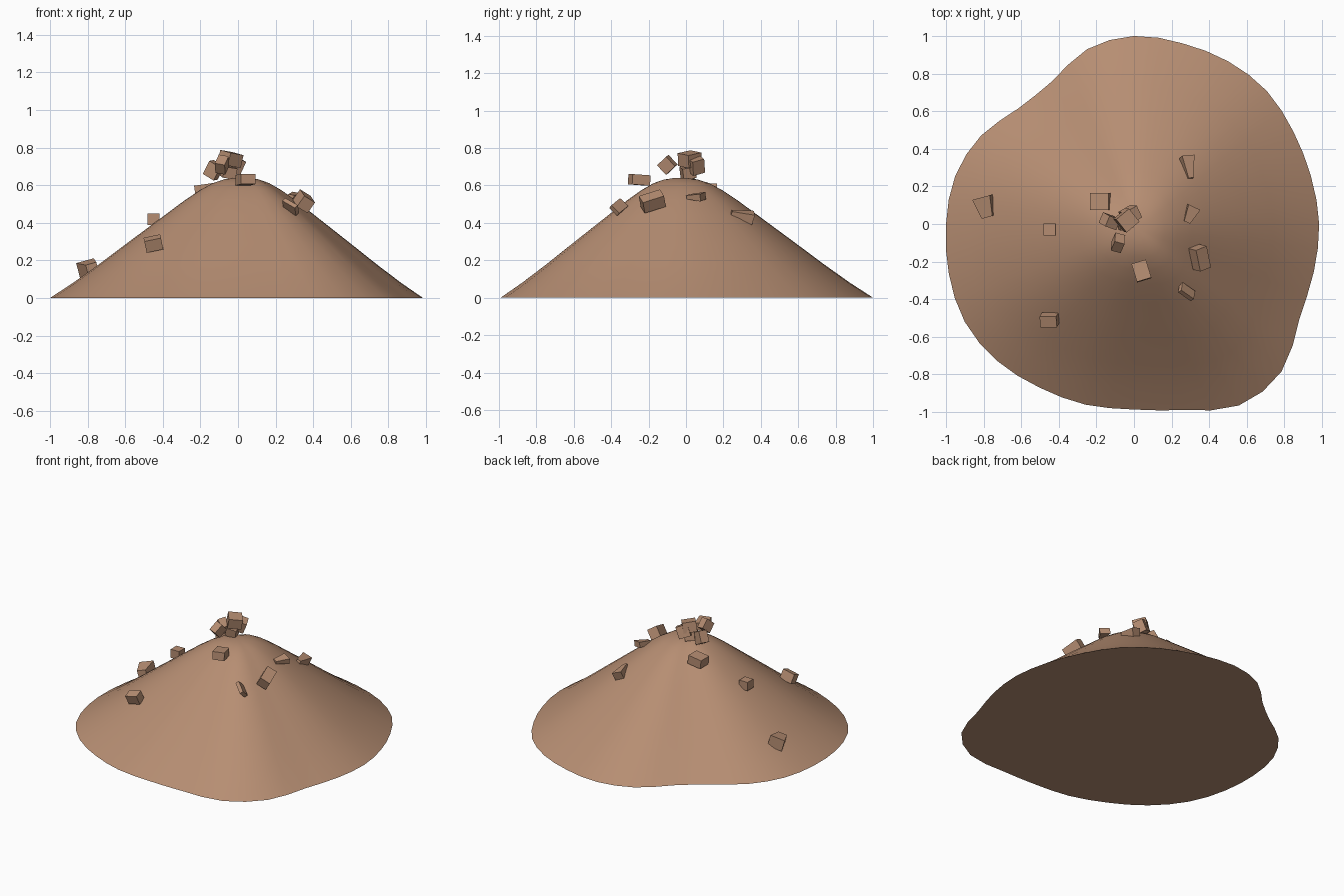
import bpy, bmesh
from math import sin, cos, tau, radians
from mathutils import Matrix, Vector, Euler

cube = bpy.data.objects.get("Cube")
if cube:
    bpy.data.objects.remove(cube, do_unlink=True)

earth = bpy.data.materials.new("brown_earth")
colour = (0.47, 0.27, 0.17, 1)
earth.use_nodes = True
earth.diffuse_color = colour
earth.node_tree.nodes["Principled BSDF"].inputs["Base Color"].default_value = colour


def add_object(name, bm):
    bmesh.ops.recalc_face_normals(bm, faces=bm.faces)
    mesh = bpy.data.meshes.new(name)
    bm.to_mesh(mesh)
    bm.free()
    mesh.materials.append(earth)
    obj = bpy.data.objects.new(name, mesh)
    bpy.context.collection.objects.link(obj)
    return obj


def spline(a, b, c, d, t):
    return b + t / 2 * (c - a + t * (2 * a - 5 * b + 4 * c - d + t * (3 * (b - c) + d - a)))


# Irregular footprint radii, evenly spaced counter-clockwise from +x
RADII = [.985, .975, .98, 1, 1, .995, 1, .963, .875, .87, .94, .985,
         1, 1.02, 1.04, 1.03, 1.005, .995, .987, 1.025, 1.115, 1.11, 1.015, .99]
# Slope profile: (fraction of the radius, height)
PROFILE = [(1, 0), (.88, .08), (.75, .175), (.6, .29), (.5, .366), (.4, .442),
           (.3, .518), (.22, .573), (.15, .612), (.09, .632), (.04, .639)]
APEX = Vector((.02, -.03, .64))


def footprint(step):
    i, odd = divmod(step, 2)
    n = len(RADII)
    r = spline(*(RADII[(i + k) % n] for k in (-1, 0, 1, 2)), odd / 2)
    angle = tau * step / (2 * n)
    return Vector((r * cos(angle), r * sin(angle), 0))


# Mound: rings lofted from the footprint to the rounded apex
bm = bmesh.new()
outline = [footprint(s) for s in range(2 * len(RADII))]
count = len(outline)
rings = []
for fraction, height in PROFILE:
    ring = []
    for p in outline:
        q = APEX.lerp(p, fraction)
        q.z = height
        ring.append(bm.verts.new(q))
    rings.append(ring)
for low, high in zip(rings, rings[1:]):
    for i in range(count):
        j = (i + 1) % count
        bm.faces.new((low[i], low[j], high[j], high[i]))
tip = bm.verts.new(APEX)
for i in range(count):
    bm.faces.new((rings[-1][i], rings[-1][(i + 1) % count], tip))
bm.faces.new(rings[0][::-1])
mound = add_object("mound", bm)
bpy.ops.object.select_all(action="DESELECT")
mound.select_set(True)
bpy.context.view_layer.objects.active = mound
bpy.ops.object.shade_smooth_by_angle(angle=radians(40))


# Clods: tapered blocks with flat faces
def clod(name, place, size, turn, taper=1):
    bm = bmesh.new()
    bmesh.ops.create_cube(bm, size=1)
    for v in bm.verts:
        if v.co.y < 0:
            v.co.x *= taper
            v.co.z *= taper
    rotation = Euler([radians(a) for a in turn]).to_matrix().to_4x4()
    bm.transform(Matrix.Translation(place) @ rotation @ Matrix.Diagonal((*size, 1)))
    add_object(name, bm)


# Loose pile on the apex
clod("pile_clod_top", (-.04, .02, .74), (.09, .09, .07), (10, 8, 40))
clod("pile_clod_back", (-.02, .05, .71), (.08, .07, .08), (15, 20, 30))
clod("pile_clod_low", (-.05, .01, .67), (.07, .07, .06), (10, 10, 15))
clod("pile_clod_side", (-.13, .015, .68), (.07, .06, .08), (5, 30, -20))
clod("pile_clod_front", (-.085, -.1, .71), (.055, .07, .07), (42, 10, -15))

# Clods scattered over the slopes
clod("clod_crest_front", (.04, -.25, .63), (.08, .1, .055), (-4, 0, 17))
clod("clod_crest_back", (-.18, .12, .575), (.1, .09, .06), (0, -8, 0))
clod("clod_left_front", (.35, -.18, .515), (.07, .12, .07), (20, 30, 22))
clod("clod_left_sliver", (.28, -.36, .485), (.09, .025, .06), (40, 25, -35))
clod("clod_left_small", (.3, .05, .54), (.07, .09, .04), (0, 10, -25), .5)
clod("clod_left_wedge", (.29, .3, .44), (.07, .12, .06), (-15, 20, 5), .4)
clod("clod_right_small", (-.45, -.03, .42), (.065, .065, .06), (0, 0, 0))
clod("clod_right_front", (-.45, -.51, .29), (.09, .06, .065), (20, -12, 0))
clod("clod_right_wedge", (-.79, .09, .16), (.1, .11, .08), (0, -15, 15), .6)
